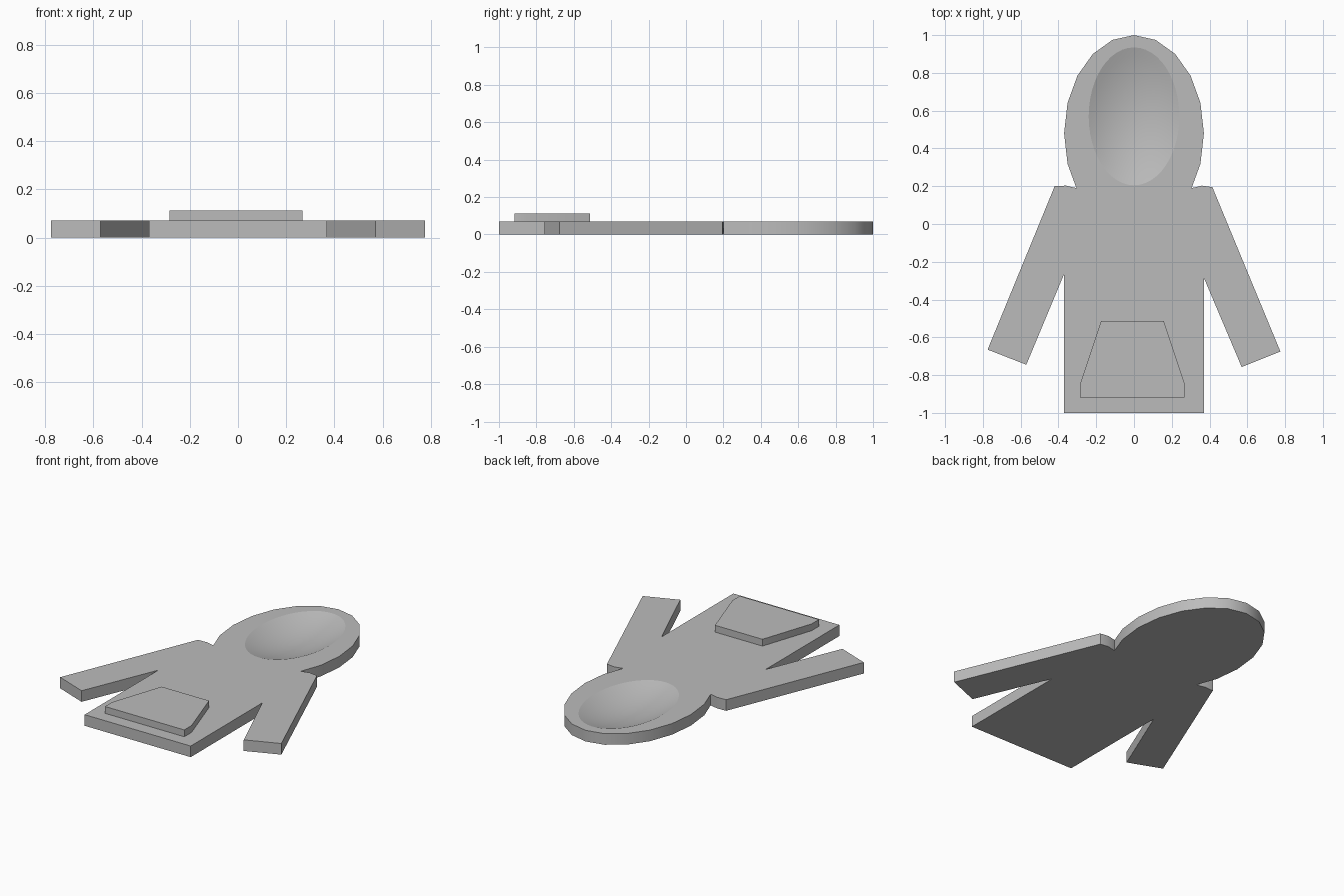
import bpy
import bmesh
from math import sin, cos, pi, radians

cube = bpy.data.objects.get("Cube")
if cube:
    bpy.data.objects.remove(cube, do_unlink=True)

THICK = 0.07

grey = bpy.data.materials.new("plain grey")
grey.use_nodes = True
colour = (0.5, 0.5, 0.5, 1)
grey.diffuse_color = colour
grey.node_tree.nodes["Principled BSDF"].inputs["Base Color"].default_value = colour


def loop(bm, points, z):
    """Closed ring of vertices and edges at one height."""
    verts = [bm.verts.new((x, y, z)) for x, y in points]
    edges = [bm.edges.new((a, b)) for a, b in zip(verts, verts[1:] + verts[:1])]
    return verts, edges


def bridge(bm, low, high):
    n = len(low)
    for i in range(n):
        j = (i + 1) % n
        bm.faces.new((low[i], low[j], high[j], high[i]))


def finish(bm, name):
    bmesh.ops.recalc_face_normals(bm, faces=bm.faces)
    mesh = bpy.data.meshes.new(name)
    bm.to_mesh(mesh)
    bm.free()
    mesh.materials.append(grey)
    obj = bpy.data.objects.new(name, mesh)
    bpy.context.collection.objects.link(obj)
    bpy.ops.object.select_all(action='DESELECT')
    obj.select_set(True)
    bpy.context.view_layer.objects.active = obj
    bpy.ops.object.shade_smooth_by_angle(angle=radians(30))
    return obj


def ellipse(cx, cy, rx, ry, n):
    return [(cx + rx * sin(2 * pi * i / n), cy + ry * cos(2 * pi * i / n))
            for i in range(n)]


# Garment outline: hood arc, right-hand sleeve and hem, then the other sleeve
hood = ellipse(0, 0.48, 0.37, 0.52, 20)
side = [(0.305, 0.19), (0.36, 0.203), (0.415, 0.195), (0.775, -0.675),
        (0.57, -0.757), (0.37, -0.285), (0.37, -1)]
other = [(-0.37, -1), (-0.37, -0.265), (-0.57, -0.745), (-0.775, -0.665),
         (-0.42, 0.2), (-0.36, 0.203), (-0.305, 0.19)]
outline = hood[:7] + side + other + hood[14:]

bm = bmesh.new()
bottom, _ = loop(bm, outline, 0)
top, top_edges = loop(bm, outline, THICK)
bm.faces.new(bottom)
bridge(bm, bottom, top)

# Hollow face opening, a shallow bowl sunk into the hood
RINGS, DEPTH, SIDES = 8, 0.06, 48
rim, rim_edges = loop(bm, ellipse(0, 0.57, 0.24, 0.365, SIDES), THICK)
for edge in rim_edges:
    edge.smooth = False
bmesh.ops.triangle_fill(bm, edges=top_edges + rim_edges, use_beauty=True)
previous = rim
for k in range(RINGS - 1, 0, -1):
    r = k / RINGS
    ring, _ = loop(bm, ellipse(0, 0.57, 0.24 * r, 0.365 * r, SIDES),
                   THICK - DEPTH * (1 - r * r))
    bridge(bm, ring, previous)
    previous = ring
centre = bm.verts.new((0, 0.57, THICK - DEPTH))
for a, b in zip(previous, previous[1:] + previous[:1]):
    bm.faces.new((a, b, centre))
finish(bm, "hooded_garment")

# Raised front pocket
pocket = [(-0.285, -0.918), (0.268, -0.918), (0.268, -0.845),
          (0.157, -0.513), (-0.174, -0.513), (-0.285, -0.845)]
bm = bmesh.new()
low, _ = loop(bm, pocket, THICK - 0.01)
high, _ = loop(bm, pocket, 0.113)
bm.faces.new(low)
bm.faces.new(high)
bridge(bm, low, high)
finish(bm, "front_pocket")
